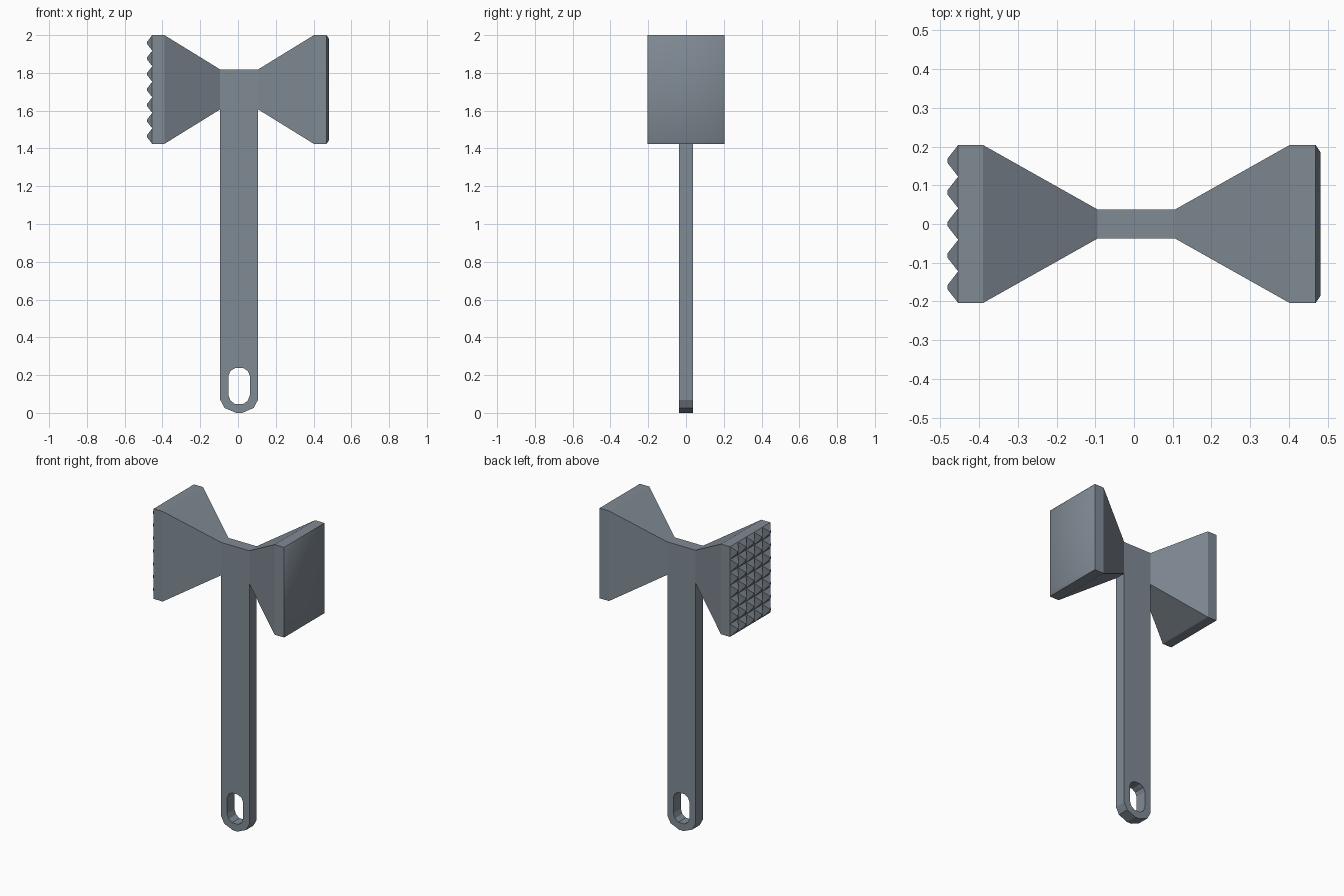
import bpy, bmesh, math

if "Cube" in bpy.data.objects:
    bpy.data.objects.remove(bpy.data.objects["Cube"])

steel = bpy.data.materials.new("brushed steel")
steel.diffuse_color = (0.216, 0.254, 0.296, 1)
steel.use_nodes = True
steel.node_tree.nodes["Principled BSDF"].inputs["Base Color"].default_value = steel.diffuse_color

CX = 0.006                      # handle centre line
HALF_W, HALF_T = 0.1, 0.0375    # handle half width and thickness
Y, ZB, ZT = 0.204, 1.424, 2.0   # head block extents
NECK = (HALF_T, 1.607, 1.818)   # neck section where the flares start


def finish(name, bm):
    bmesh.ops.recalc_face_normals(bm, faces=bm.faces)
    mesh = bpy.data.meshes.new(name)
    bm.to_mesh(mesh)
    bm.free()
    mesh.materials.append(steel)
    obj = bpy.data.objects.new(name, mesh)
    bpy.context.collection.objects.link(obj)
    return obj


def ring(bm, x, y, zb, zt):
    return [bm.verts.new((x, a, b)) for a, b in ((-y, zb), (y, zb), (y, zt), (-y, zt))]


def loft(bm, sections):
    rings = [ring(bm, *s) for s in sections]
    for a, b in zip(rings, rings[1:]):
        for i in range(4):
            j = (i + 1) % 4
            bm.faces.new((a[i], a[j], b[j], b[i]))
    return rings


# Handle: flat bar with a rounded end and a hanging slot
half_outline = [(0.016, 0), (0.077, 0.026), (HALF_W, 0.069), (HALF_W, 1.818)]
half_slot = [(0.022, 0.047), (0.046, 0.065), (0.057, 0.095),
             (0.057, 0.196), (0.046, 0.222), (0.022, 0.237)]
bm = bmesh.new()
edges = []
for half in (half_outline, half_slot):
    pts = half + [(-x, z) for x, z in reversed(half)]
    vs = [bm.verts.new((CX + x, -HALF_T, z)) for x, z in pts]
    edges += [bm.edges.new((vs[i - 1], vs[i])) for i in range(len(vs))]
bmesh.ops.triangle_fill(bm, use_beauty=True, use_dissolve=False, edges=edges)
back = bmesh.ops.extrude_face_region(bm, geom=bm.faces[:])["geom"]
bmesh.ops.translate(bm, vec=(0, 2 * HALF_T, 0),
                    verts=[g for g in back if isinstance(g, bmesh.types.BMVert)])
finish("handle", bm)

# Flat striking head: flare, block and softened face
bm = bmesh.new()
rings = loft(bm, [(CX + HALF_W, *NECK), (0.402, Y, ZB, ZT), (0.469, Y, ZB, ZT),
                  (0.481, Y - 0.018, ZB + 0.018, ZT - 0.018)])
bm.faces.new(rings[-1])
flat_head = finish("flat_head", bm)
bpy.context.view_layer.objects.active = flat_head
flat_head.select_set(True)
bpy.ops.object.shade_smooth_by_angle(angle=math.radians(60))
for p in flat_head.data.polygons:      # keep the flare itself faceted
    if p.center.x < 0.45:
        p.use_smooth = False

# Toothed head: flare and block
bm = bmesh.new()
rings = loft(bm, [(CX - HALF_W, *NECK), (-0.39, Y, ZB, ZT), (-0.454, Y, ZB, ZT)])
bm.faces.new(rings[-1])
finish("toothed_head", bm)

# Tenderizing teeth: 5 x 7 grid of small blunt pyramids
bm = bmesh.new()
COLS, ROWS, TIP = 5, 7, 0.005
dy, dz = 2 * Y / COLS, (ZT - ZB) / ROWS
for c in range(COLS):
    for r in range(ROWS):
        y, z = -Y + (c + 0.5) * dy, ZB + (r + 0.5) * dz
        base = [bm.verts.new((-0.454, y + a * dy / 2, z + b * dz / 2))
                for a, b in ((-1, -1), (1, -1), (1, 1), (-1, 1))]
        tip = [bm.verts.new((-0.482, y + a * TIP, z + b * TIP))
               for a, b in ((-1, -1), (1, -1), (1, 1), (-1, 1))]
        for i in range(4):
            j = (i + 1) % 4
            bm.faces.new((base[i], base[j], tip[j], tip[i]))
        bm.faces.new(tip)
finish("teeth", bm)
